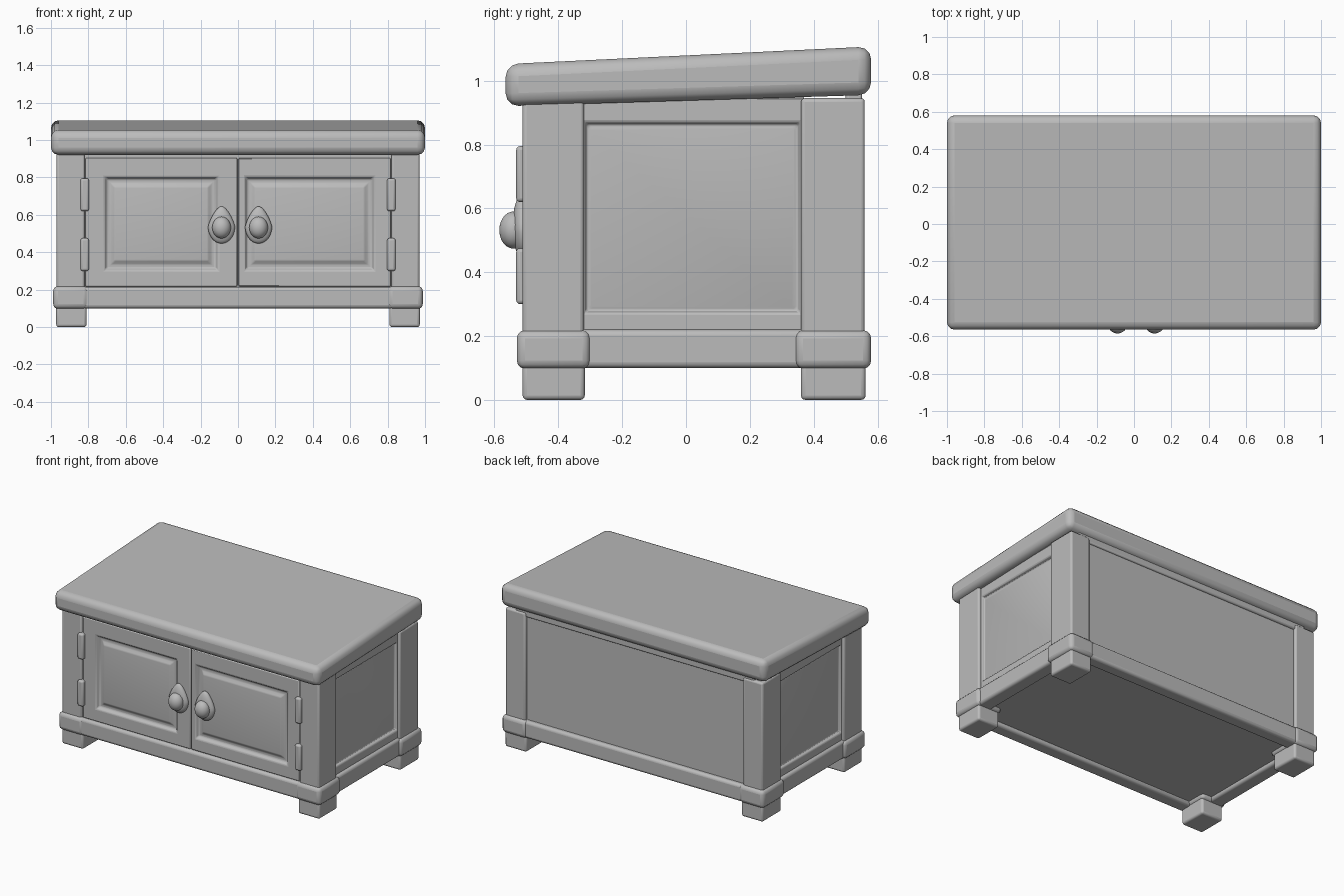
import bpy
import bmesh
from mathutils import Vector

default_cube = bpy.data.objects.get("Cube")
if default_cube:
    bpy.data.objects.remove(default_cube, do_unlink=True)

grey = bpy.data.materials.new("plain grey")
grey.use_nodes = True
COLOUR = (0.5, 0.5, 0.5, 1)
grey.diffuse_color = COLOUR
grey.node_tree.nodes["Principled BSDF"].inputs["Base Color"].default_value = COLOUR


def finish(name, bm, bevel=0, segments=3):
    """Turn a bmesh into a smooth, softly bevelled object."""
    bmesh.ops.recalc_face_normals(bm, faces=bm.faces)
    mesh = bpy.data.meshes.new(name)
    bm.to_mesh(mesh)
    bm.free()
    mesh.materials.append(grey)
    obj = bpy.data.objects.new(name, mesh)
    bpy.context.collection.objects.link(obj)
    if bevel:
        mod = obj.modifiers.new("soft edges", 'BEVEL')
        mod.width = bevel
        mod.segments = segments
    bpy.ops.object.select_all(action='DESELECT')
    obj.select_set(True)
    bpy.context.view_layer.objects.active = obj
    bpy.ops.object.shade_smooth_by_angle(angle=0.7)
    return obj


def box(name, x, y, z, bevel=0.01, shape=None):
    bm = bmesh.new()
    bmesh.ops.create_cube(bm, size=1)
    for v in bm.verts:
        v.co = Vector(a + (b - a) * (c + 0.5) for (a, b), c in zip((x, y, z), v.co))
        if shape:
            shape(v.co)
    return finish(name, bm, bevel)


def relief(name, rings, place):
    """Nested rectangles (u0, u1, v0, v1, depth) joined into a moulded panel."""
    bm = bmesh.new()
    loops = []
    for u0, u1, v0, v1, d in rings:
        corners = ((u0, v0), (u1, v0), (u1, v1), (u0, v1))
        loops.append([bm.verts.new(place(u, v, d)) for u, v in corners])
    for a, b in zip(loops, loops[1:]):
        for i in range(4):
            j = (i + 1) % 4
            bm.faces.new((a[i], a[j], b[j], b[i]))
    bm.faces.new(loops[-1])
    bm.faces.new(loops[0][::-1])
    return finish(name, bm, 0.006, 2)


def shrink(rect, amount, depth):
    u0, u1, v0, v1 = rect
    return (u0 + amount, u1 - amount, v0 + amount, v1 - amount, depth)


def slope(co):
    co.z += (co.y + 0.565) * (0.048 if co.z > 1 else 0.031)


# Sloping lid
box("lid", (-1, 1), (-0.565, 0.58), (0.92, 1.052), 0.04, slope)

# Carcass with recessed back and underside
box("carcass", (-0.9, 0.9), (-0.485, 0.54), (0.125, 0.94), 0.004)

# Front and back base rails
box("front_base_rail", (-0.95, 0.95), (-0.525, -0.43), (0.1, 0.215), 0.018)
box("back_base_rail", (-0.95, 0.95), (0.48, 0.572), (0.1, 0.215), 0.018)
box("back_top_rail", (-0.9, 0.9), (0.5, 0.552), (0.915, 0.965), 0.01)

for side, s in (("left", 1), ("right", -1)):
    def span(a, b):
        return tuple(sorted((s * a, s * b)))

    # Corner posts, collars and feet
    for end, y0, y1 in (("front", -0.512, -0.32), ("back", 0.36, 0.56)):
        tag = f"{side}_{end}"
        box(tag + "_post", span(0.82, 0.97), (y0, y1), (0.15, 0.945), 0.012)
        box(tag + "_collar", span(0.8, 0.988), (y0 - 0.018, y1 + 0.02), (0.098, 0.218), 0.025)
        box(tag + "_foot", span(0.81, 0.972), (y0, y1 + 0.003), (0, 0.13), 0.014)

    # Side base rail and moulded side panel
    box(side + "_base_rail", span(0.87, 0.972), (-0.45, 0.5), (0.1, 0.22), 0.018)
    field = (-0.318, 0.358, 0.272, 0.87)
    relief(side + "_panel", [
        (-0.33, 0.37, 0.19, 0.95, 0.88), (-0.33, 0.37, 0.19, 0.95, 0.95),
        shrink(field, 0, 0.95), shrink(field, 0.008, 0.928),
        shrink(field, 0.018, 0.932)], lambda u, v, d: (s * d, u, v))

    # Door with sunken moulding and raised field
    door = span(0.004, 0.815) + (0.217, 0.905)
    sunk = ((0.035, 0.73) if s > 0 else (-0.715, -0.105)) + (0.3, 0.805)
    relief(side + "_door", [
        shrink(door, 0, -0.47), shrink(door, 0, -0.508), shrink(sunk, 0, -0.508),
        shrink(sunk, 0.016, -0.488), shrink(sunk, 0.034, -0.488),
        shrink(sunk, 0.056, -0.504)], lambda u, v, d: (u, d, v))

    # Hinges
    for level, z in (("lower", 0.3), ("upper", 0.62)):
        box(f"{side}_{level}_hinge", span(0.797, 0.842), (-0.532, -0.48), (z, z + 0.175), 0.012)

    # Teardrop plate and round knob
    x = 0.11 if s > 0 else -0.088
    for part, y, z, size in (("plate", -0.512, 0.537, (0.072, 0.032, 0.09)),
                             ("knob", -0.54, 0.532, (0.05, 0.045, 0.058))):
        bm = bmesh.new()
        bmesh.ops.create_uvsphere(bm, u_segments=32, v_segments=20, radius=1)
        for v in bm.verts:
            co = v.co
            if part == "plate" and co.z > 0:
                co.x *= 1 - 0.35 * co.z
                co.z *= 1.2
            v.co = (x + co.x * size[0], y + co.y * size[1], z + co.z * size[2])
        finish(f"{side}_door_{part}", bm)
